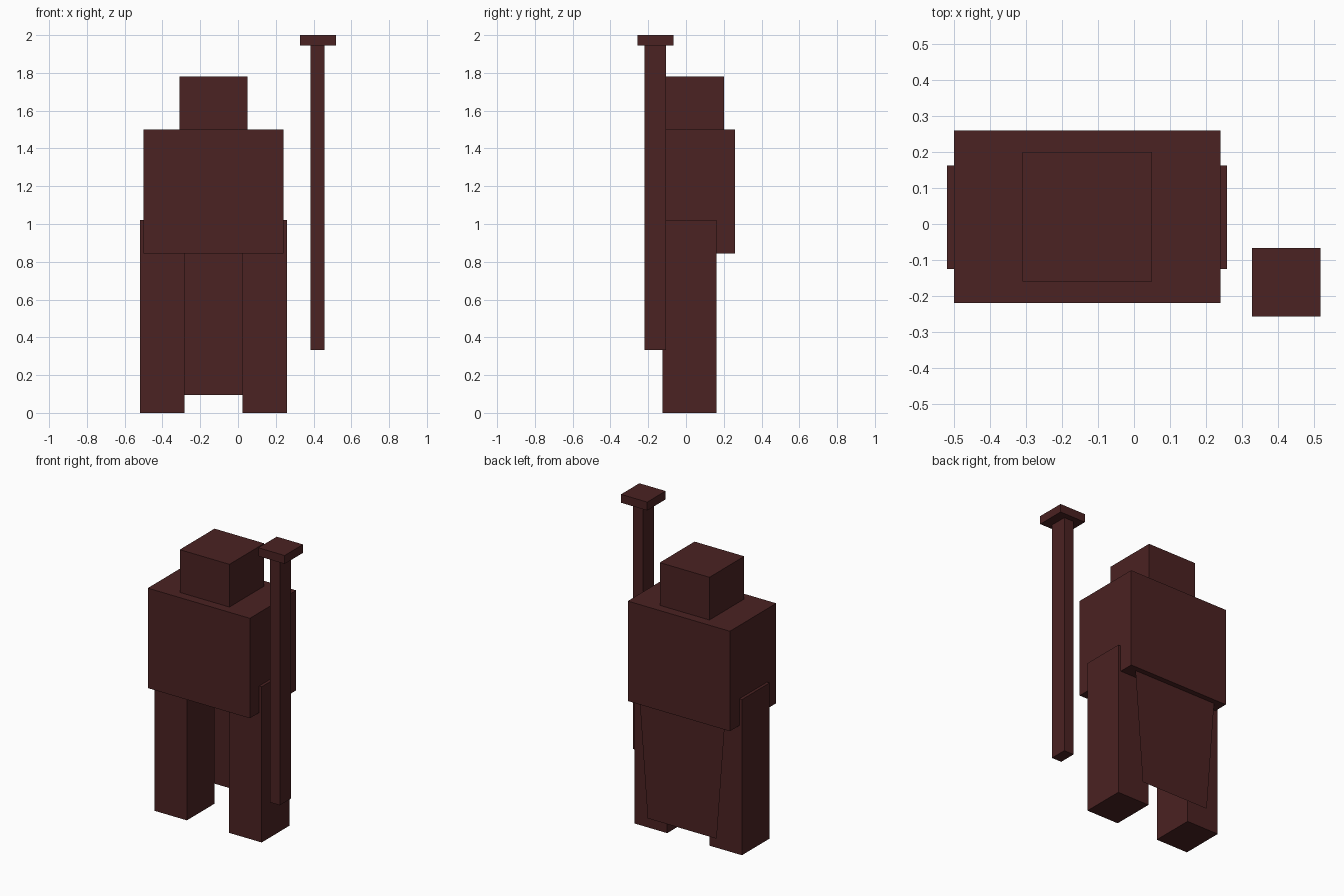
import bpy, bmesh

if "Cube" in bpy.data.objects:
    bpy.data.objects.remove(bpy.data.objects["Cube"])

mat = bpy.data.materials.new("dark_maroon")
mat.diffuse_color = (0.07, 0.016, 0.016, 1)
mat.use_nodes = True
mat.node_tree.nodes["Principled BSDF"].inputs["Base Color"].default_value = mat.diffuse_color


def finish(name, bm):
    me = bpy.data.meshes.new(name)
    bm.to_mesh(me)
    bm.free()
    me.materials.append(mat)
    ob = bpy.data.objects.new(name, me)
    bpy.context.collection.objects.link(ob)
    return ob


def box(name, x, y, z):
    """Box from (min, max) ranges on each axis."""
    bm = bmesh.new()
    bmesh.ops.create_cube(bm, size=1)
    for v in bm.verts:
        v.co = [r[0] + (c + 0.5) * (r[1] - r[0]) for r, c in zip((x, y, z), v.co)]
    return finish(name, bm)


CX = -0.13  # body centre line

# Body
box("torso", (CX - 0.37, CX + 0.37), (-0.22, 0.26), (0.845, 1.5))
box("head", (CX - 0.18, CX + 0.18), (-0.16, 0.20), (1.5, 1.78))

# Legs, mirrored about the body centre line
for side, s in (("left", 1), ("right", -1)):
    xs = sorted((CX + s * 0.153, CX + s * 0.389))
    box(side + "_leg", xs, (-0.125, 0.162), (0, 1.02))

# Tapered thin cape hanging from inside the torso, behind the legs
bm = bmesh.new()
pts = [(-0.25, 0.095), (-0.35, 1.4), (0.35, 1.4), (0.25, 0.095)]
bm.faces.new([bm.verts.new((CX + x, 0.225, z)) for x, z in pts])
finish("cape", bm)

# Staff with square cap
box("staff_shaft", (0.385, 0.457), (-0.22, -0.105), (0.333, 1.945))
box("staff_cap", (0.328, 0.518), (-0.257, -0.067), (1.945, 2.0))
